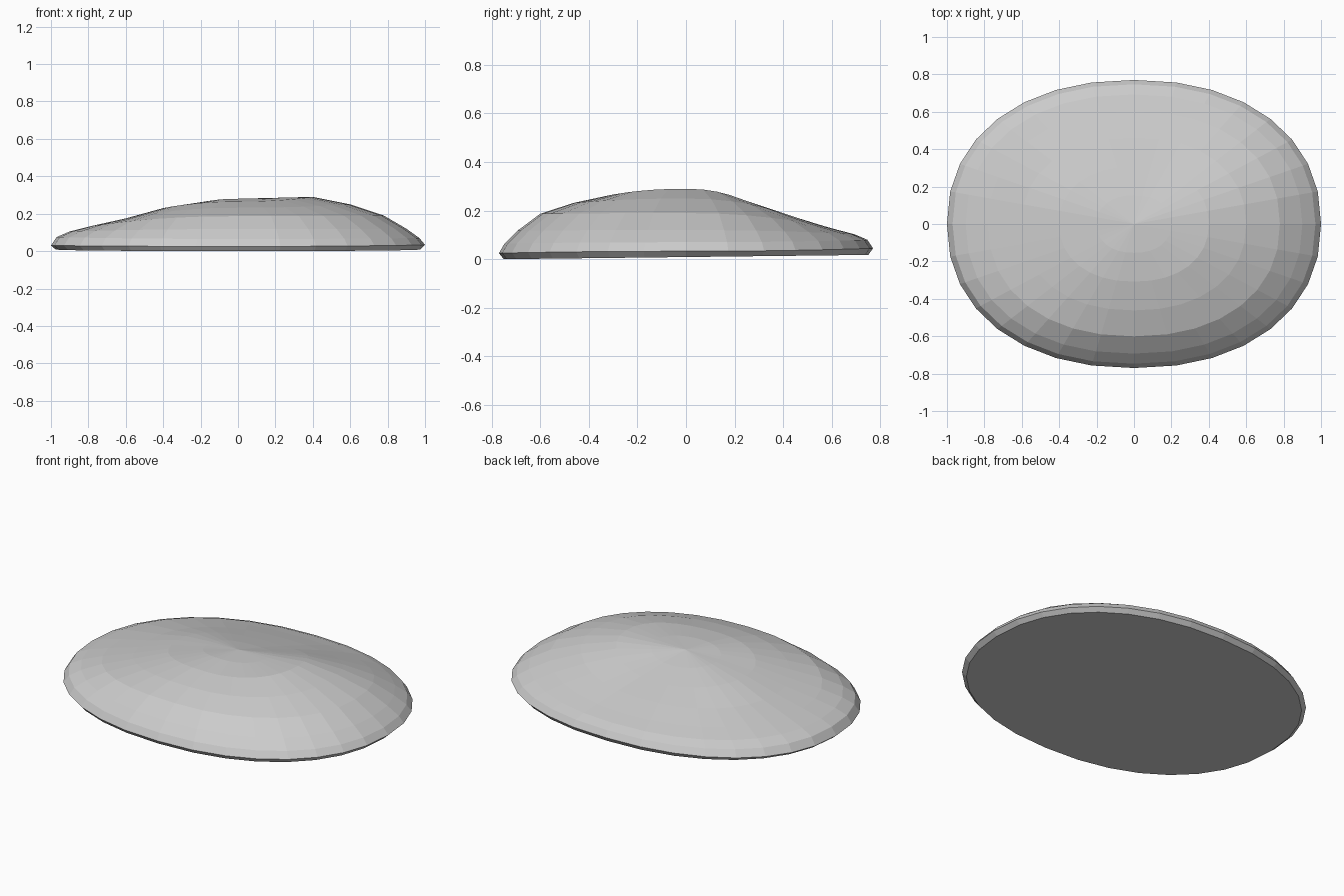
import bpy, bmesh, math

if "Cube" in bpy.data.objects:
    bpy.data.objects.remove(bpy.data.objects["Cube"])

SEG = 32
HALF_X, HALF_Y, POWER = 1.0, 0.77, 2 / 2.2

# height profiles from near the centre out to the rim, one per side
RADII = [0.2, 0.4, 0.6, 0.78, 0.9, 0.97, 1.0]
RIGHT = [0.285, 0.29, 0.25, 0.19, 0.12, 0.07, 0.033]
LEFT = [0.26, 0.23, 0.175, 0.135, 0.105, 0.075, 0.03]
FRONT = [0.28, 0.265, 0.232, 0.187, 0.118, 0.065, 0.025]
BACK = [0.247, 0.207, 0.167, 0.127, 0.103, 0.08, 0.045]


def rounded(v):
    return math.copysign(abs(v) ** POWER, v)


def ring(bm, scale, height):
    verts = []
    for i in range(SEG):
        a = 2 * math.pi * i / SEG
        c, s = math.cos(a), math.sin(a)
        x, y = scale * HALF_X * rounded(c), scale * HALF_Y * rounded(s)
        verts.append(bm.verts.new((x, y, height(c, s, y))))
    return verts


def top_height(k):
    # blend the side profiles around the outline
    def height(c, s, y):
        hx = RIGHT[k] if c > 0 else LEFT[k]
        hy = BACK[k] if s > 0 else FRONT[k]
        return hx * c * c + hy * s * s
    return height


def bottom_height(c, s, y):
    return 0.009 + 0.009 * y / HALF_Y


bm = bmesh.new()
# domed top, rolled rim and flat, slightly tilted underside
centre = bm.verts.new((0, 0, 0.28))
rings = [ring(bm, r, top_height(k)) for k, r in enumerate(RADII)]
rings.append(ring(bm, 0.975, bottom_height))
for i in range(SEG):
    j = (i + 1) % SEG
    bm.faces.new((centre, rings[0][i], rings[0][j]))
    for a, b in zip(rings, rings[1:]):
        bm.faces.new((a[i], b[i], b[j], a[j]))
bm.faces.new(rings[-1][::-1])
bmesh.ops.recalc_face_normals(bm, faces=bm.faces)

mesh = bpy.data.meshes.new("flat_stone")
bm.to_mesh(mesh)
bm.free()
stone = bpy.data.objects.new("flat_stone", mesh)
bpy.context.collection.objects.link(stone)
